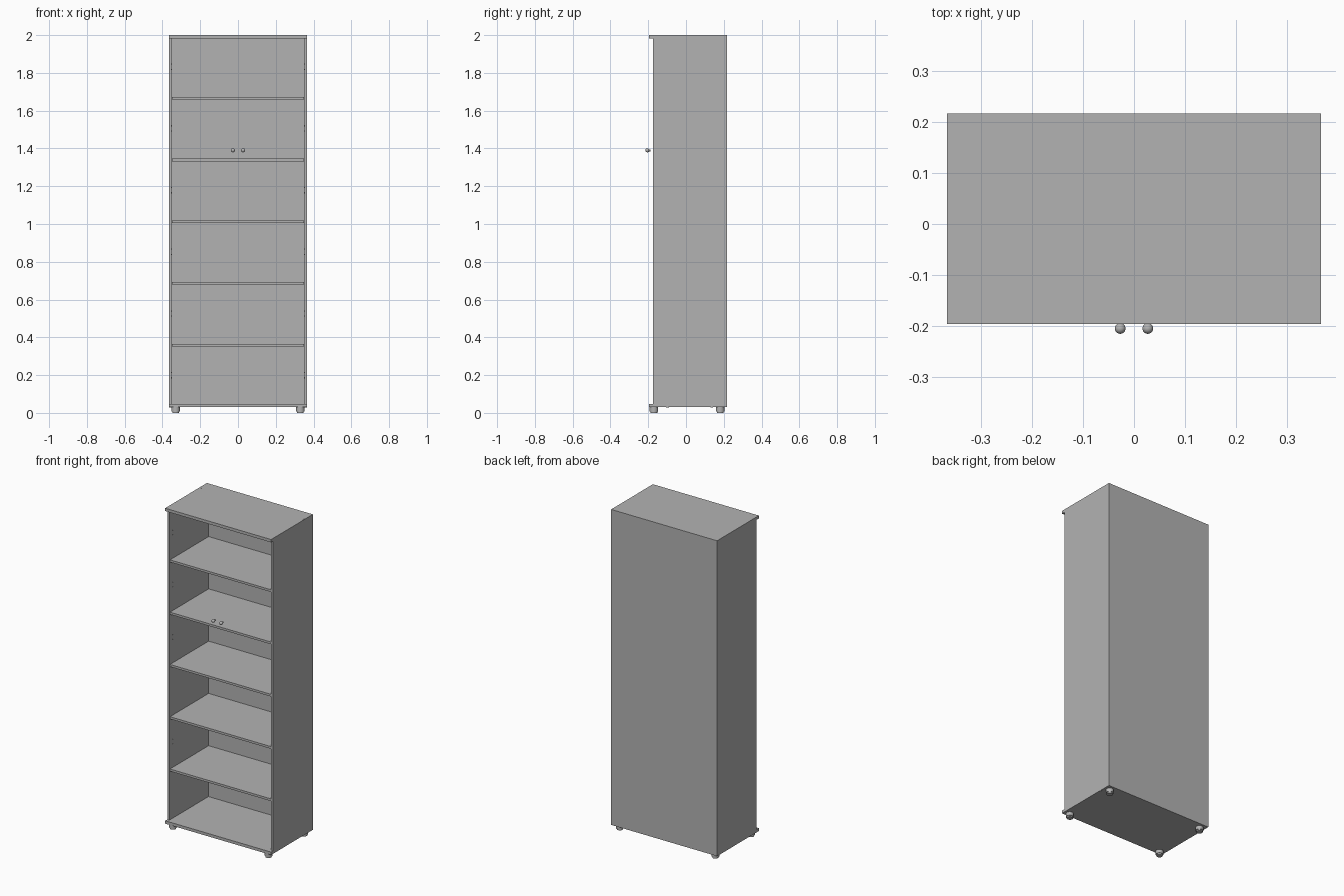
import bpy
from math import radians

cube = bpy.data.objects.get("Cube")
if cube:
    bpy.data.objects.remove(cube, do_unlink=True)


def material(name, value):
    mat = bpy.data.materials.new(name)
    mat.use_nodes = True
    color = (value, value, value, 1)
    mat.diffuse_color = color
    mat.node_tree.nodes["Principled BSDF"].inputs["Base Color"].default_value = color
    return mat


grey = material("plain grey", 0.45)


def finish(name):
    obj = bpy.context.object
    obj.name = name
    obj.data.materials.append(grey)
    return obj


def board(name, x, y, z):
    """Box spanning the given (min, max) ranges."""
    spans = (x, y, z)
    bpy.ops.mesh.primitive_cube_add(size=1, location=[(a + b) / 2 for a, b in spans])
    obj = finish(name)
    obj.scale = [b - a for a, b in spans]
    bpy.ops.object.transform_apply(location=False, rotation=False)
    return obj


def rod(name, radius, depth, location, rotation=(0, 0, 0), sides=24):
    bpy.ops.mesh.primitive_cylinder_add(vertices=sides, radius=radius, depth=depth,
                                        location=location, rotation=rotation)
    finish(name)
    bpy.ops.object.shade_smooth_by_angle(angle=radians(35))


W, T = 0.366, 0.015            # half width, board thickness
FRONT, SIDE_FRONT, BACK = -0.196, -0.175, 0.216
BOTTOM, TOP = 0.03, 2.0
FLOOR, CEILING = BOTTOM + 0.018, TOP - 0.018
INNER = W - T

# Carcass
board("top_panel", (-W, W), (FRONT, BACK), (CEILING, TOP))
board("bottom_panel", (-W, W), (FRONT, BACK), (BOTTOM, FLOOR))
board("back_panel", (-INNER, INNER), (BACK - 0.006, BACK), (FLOOR, CEILING))
for side, sx in (("left", 1), ("right", -1)):
    board(side + "_side", sorted((sx * INNER, sx * W)), (SIDE_FRONT, BACK), (FLOOR, CEILING))

# Evenly spaced shelves
PITCH = 0.3265
for i in range(5):
    z = 0.352 + i * PITCH
    board(f"shelf_{i + 1}", (-INNER + 0.001, INNER - 0.001),
          (SIDE_FRONT + 0.004, BACK - 0.006), (z, z + 0.014))

for side, sx in (("left", 1), ("right", -1)):
    # Feet with a narrower glide below
    for end, y in (("front", -0.17), ("back", 0.181)):
        rod(f"{end}_{side}_foot", 0.022, 0.022, (sx * 0.33, y, 0.019))
        rod(f"{end}_{side}_glide", 0.018, 0.008, (sx * 0.33, y, 0.004))
    # Dowel ends flush with the top and bottom panels
    for y in (-0.098, 0.137):
        for z in (BOTTOM, TOP):
            rod(f"{side}_dowel", 0.007, 0.001, (sx * 0.358, y, z), sides=16)
    # Pin heads on the inner faces of the sides
    for i in range(6):
        for dz in (-0.014, 0.014):
            rod(f"{side}_pin", 0.003, 0.002,
                (sx * INNER, -0.14, 0.2 + i * PITCH + dz), (0, radians(90), 0), 10)
    # Door knobs
    x = sx * 0.027
    bpy.ops.mesh.primitive_uv_sphere_add(segments=24, ring_count=12, radius=0.0105,
                                         location=(x, -0.2045, 1.39))
    finish(side + "_knob")
    bpy.ops.object.shade_smooth()
    rod(side + "_knob_stem", 0.005, 0.012, (x, -0.193, 1.39), (radians(90), 0, 0))
